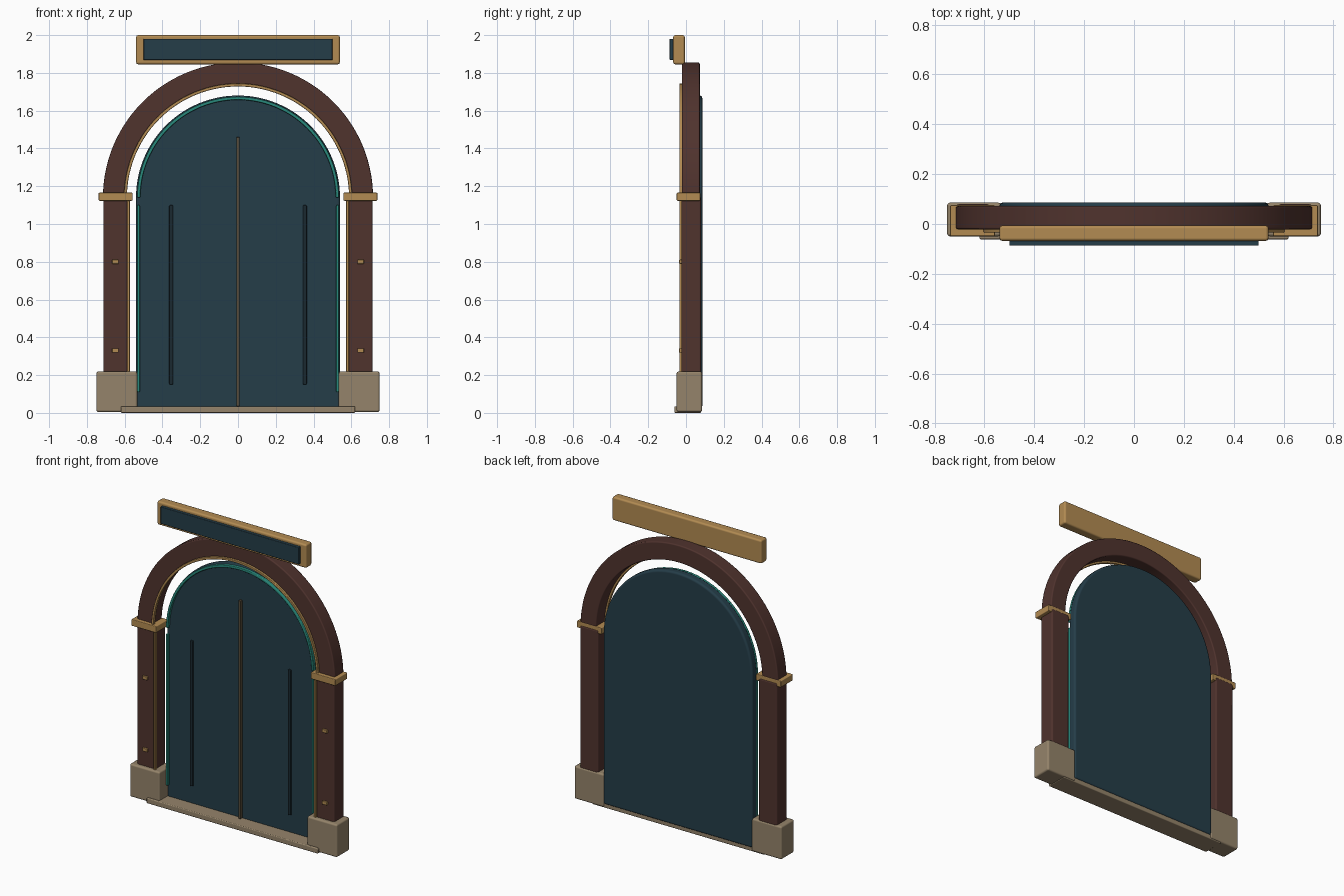
import bpy, bmesh, math

cube = bpy.data.objects.get("Cube")
if cube:
    bpy.data.objects.remove(cube, do_unlink=True)


def material(name, r, g, b):
    m = bpy.data.materials.new(name)
    m.use_nodes = True
    m.diffuse_color = (r, g, b, 1)
    m.node_tree.nodes["Principled BSDF"].inputs["Base Color"].default_value = (r, g, b, 1)
    return m


WOOD = material("dark brown wood", 0.08, 0.033, 0.027)
DOOR = material("deep blue paint", 0.018, 0.047, 0.066)
BRASS = material("brass", 0.45, 0.26, 0.085)
STONE = material("warm stone", 0.30, 0.23, 0.145)
TEAL = material("teal trim", 0.022, 0.25, 0.20)
BRONZE = material("dark bronze", 0.095, 0.07, 0.04)
SLATE = material("dark slate", 0.01, 0.022, 0.03)

SPRING = 1.14  # height where the arches begin


def prism(name, outline, y0, y1, mat, bevel=0.0):
    """Extrude an (x, z) outline from y0 to y1, with softened edges."""
    bm = bmesh.new()
    face = bm.faces.new([bm.verts.new((x, y0, z)) for x, z in outline])
    result = bmesh.ops.extrude_face_region(bm, geom=[face])
    moved = [v for v in result["geom"] if isinstance(v, bmesh.types.BMVert)]
    bmesh.ops.translate(bm, verts=moved, vec=(0, y1 - y0, 0))
    bmesh.ops.recalc_face_normals(bm, faces=bm.faces)
    mesh = bpy.data.meshes.new(name)
    bm.to_mesh(mesh)
    bm.free()
    mesh.materials.append(mat)
    obj = bpy.data.objects.new(name, mesh)
    bpy.context.collection.objects.link(obj)
    bpy.ops.object.select_all(action="DESELECT")
    obj.select_set(True)
    bpy.context.view_layer.objects.active = obj
    bpy.ops.object.shade_smooth_by_angle(angle=math.radians(35))
    if bevel:
        mod = obj.modifiers.new("soft edges", "BEVEL")
        mod.width = bevel
        mod.segments = 2
        mod.limit_method = "ANGLE"
        mod.angle_limit = math.radians(40)
        mod.harden_normals = True
    return obj


def box(name, x0, x1, y0, y1, z0, z1, mat, bevel=0.0):
    return prism(name, [(x0, z0), (x1, z0), (x1, z1), (x0, z1)], y0, y1, mat, bevel)


def arc(radius, steps=56):
    """Half circle from +x over the top to -x."""
    angles = [math.pi * i / steps for i in range(steps + 1)]
    return [(radius * math.cos(a), SPRING + radius * math.sin(a)) for a in angles]


def half_ring(name, inner, outer, y0, y1, mat, bevel=0.0):
    return prism(name, arc(outer) + arc(inner)[::-1], y0, y1, mat, bevel)


# Arched surround and its inner bead
half_ring("arch", 0.6, 0.715, -0.022, 0.073, WOOD, 0.008)
half_ring("arch_bead", 0.588, 0.604, -0.035, -0.015, BRASS, 0.004)

# Door leaf with rounded top
prism("door_panel", arc(0.54) + [(-0.54, 0.025), (0.54, 0.025)], 0.033, 0.087, DOOR, 0.014)
half_ring("door_arch_trim", 0.517, 0.534, 0.016, 0.042, TEAL, 0.005)
box("door_centre_strip", -0.008, 0.008, 0.014, 0.04, 0.035, 1.46, BRONZE, 0.003)

# Threshold
box("threshold", -0.62, 0.62, -0.062, 0.08, 0, 0.035, STONE, 0.006)


def side_box(name, side, x0, x1, *rest):
    """Box given on the +x side, mirrored for the other side."""
    low, high = sorted((side * x0, side * x1))
    box(name, low, high, *rest)


# Parts repeated on both sides
for label, s in (("left", 1), ("right", -1)):
    side_box(label + "_post", s, 0.58, 0.713, -0.025, 0.08, 0.1, 1.145, WOOD, 0.01)
    side_box(label + "_plinth", s, 0.533, 0.75, -0.05, 0.086, 0.004, 0.22, STONE, 0.012)
    side_box(label + "_impost", s, 0.558, 0.738, -0.049, 0.076, 1.123, 1.166, BRASS, 0.005)
    side_box(label + "_post_bead", s, 0.573, 0.587, -0.035, -0.015, 0.2, 1.13, BRASS, 0.004)
    side_box(label + "_door_trim", s, 0.52, 0.534, 0.018, 0.042, 0.11, 1.1, TEAL, 0.004)
    side_box(label + "_door_bar", s, 0.344, 0.364, 0.022, 0.04, 0.15, 1.1, SLATE, 0.005)
    for place, z in (("lower", 0.33), ("upper", 0.8)):
        side_box(label + "_" + place + "_stud", s, 0.632, 0.667, -0.037, -0.015,
                 z - 0.011, z + 0.011, BRASS, 0.003)

# Sign board above the arch
box("sign_frame", -0.54, 0.54, -0.068, -0.006, 1.845, 2.0, BRASS, 0.012)
box("sign_panel", -0.5, 0.5, -0.087, -0.05, 1.868, 1.98, DOOR, 0.004)
